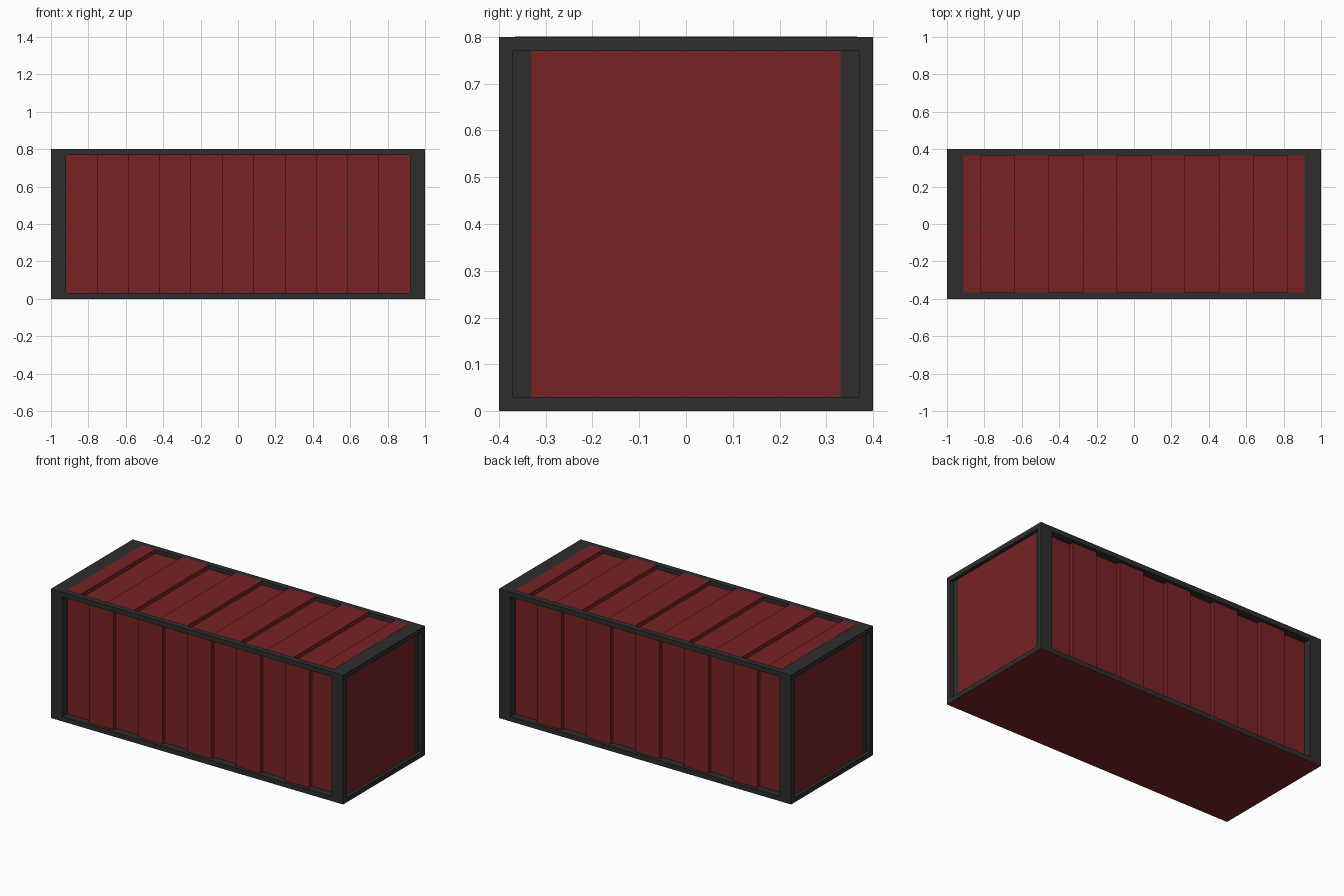
import bpy, bmesh
from mathutils import Vector

if "Cube" in bpy.data.objects:
    bpy.data.objects.remove(bpy.data.objects["Cube"])


def material(name, rgb):
    m = bpy.data.materials.new(name)
    m.diffuse_color = (*rgb, 1)
    m.use_nodes = True
    m.node_tree.nodes["Principled BSDF"].inputs["Base Color"].default_value = m.diffuse_color
    return m


RED = material("dark_red_paint", (0.19, 0.016, 0.018))
GREY = material("charcoal_frame", (0.027, 0.027, 0.027))


def prism(name, outline, sweep, mat):
    """Closed 3D outline pushed along a sweep vector."""
    bm = bmesh.new()
    face = bm.faces.new([bm.verts.new(p) for p in outline])
    ext = bmesh.ops.extrude_face_region(bm, geom=[face])
    moved = [v for v in ext["geom"] if isinstance(v, bmesh.types.BMVert)]
    bmesh.ops.translate(bm, vec=Vector(sweep), verts=moved)
    bmesh.ops.recalc_face_normals(bm, faces=bm.faces)
    me = bpy.data.meshes.new(name)
    bm.to_mesh(me)
    bm.free()
    me.materials.append(mat)
    ob = bpy.data.objects.new(name, me)
    bpy.context.collection.objects.link(ob)
    return ob


def box(name, lo, hi, mat):
    (x0, y0, z0), (x1, y1, z1) = lo, hi
    return prism(name, [(x0, y0, z0), (x1, y0, z0), (x1, y1, z0), (x0, y1, z0)],
                 (0, 0, z1 - z0), mat)


def corrugation(xs, first, second, inner):
    """Square-wave outline (x, depth) alternating between two depths."""
    pts = []
    for i in range(len(xs) - 1):
        d = second if i % 2 else first
        pts += [(xs[i], d), (xs[i + 1], d)]
    return pts + [(xs[-1], inner), (xs[0], inner)]


# Corrugated side walls: 11 bands, recessed at both ends
wall_xs = [-0.922 + 1.844 * i / 11 for i in range(12)]
wall = corrugation(wall_xs, 0.355, 0.38, 0.335)
for s, side in ((-1, "front"), (1, "back")):
    prism(side + "_wall", [(x, s * d, 0.025) for x, d in wall], (0, 0, 0.748), RED)

# Corrugated roof: narrow raised band at each end
roof_xs = [-0.912] + [-0.82 + 1.64 * i / 9 for i in range(10)] + [0.912]
roof = corrugation(roof_xs, 0.801, 0.776, 0.768)
prism("roof", [(x, -0.366, z) for x, z in roof], (0, 0.732, 0), RED)

# Underside plate
box("floor_plate", (-0.999, -0.399, 0), (0.999, 0.399, 0.004), RED)

# Long rails
for s, side in ((-1, "front"), (1, "back")):
    box(side + "_bottom_rail", (-0.95, min(s * 0.35, s * 0.4), 0.001),
        (0.95, max(s * 0.35, s * 0.4), 0.03), GREY)
    box(side + "_top_rail", (-0.95, min(s * 0.365, s * 0.4), 0.77),
        (0.95, max(s * 0.365, s * 0.4), 0.8), GREY)

# End frames: stepped corner posts, sill, header and flat panel
for sx, end in ((-1, "left"), (1, "right")):
    for sy, side in ((-1, "front"), (1, "back")):
        step = [(0.92, 0.33), (0.978, 0.33), (0.978, 0.37),
                (1, 0.37), (1, 0.4), (0.92, 0.4)]
        prism(f"{end}_{side}_post", [(sx * x, sy * y, 0.03) for x, y in step],
              (0, 0, 0.74), GREY)
    a, b = sorted((sx * 0.91, sx))
    box(end + "_sill", (a, -0.4, 0.001), (b, 0.4, 0.03), GREY)
    box(end + "_header", (a, -0.4, 0.77), (b, 0.4, 0.8), GREY)
    a, b = sorted((sx * 0.95, sx * 0.978))
    box(end + "_panel", (a, -0.331, 0.028), (b, 0.331, 0.772), RED)
